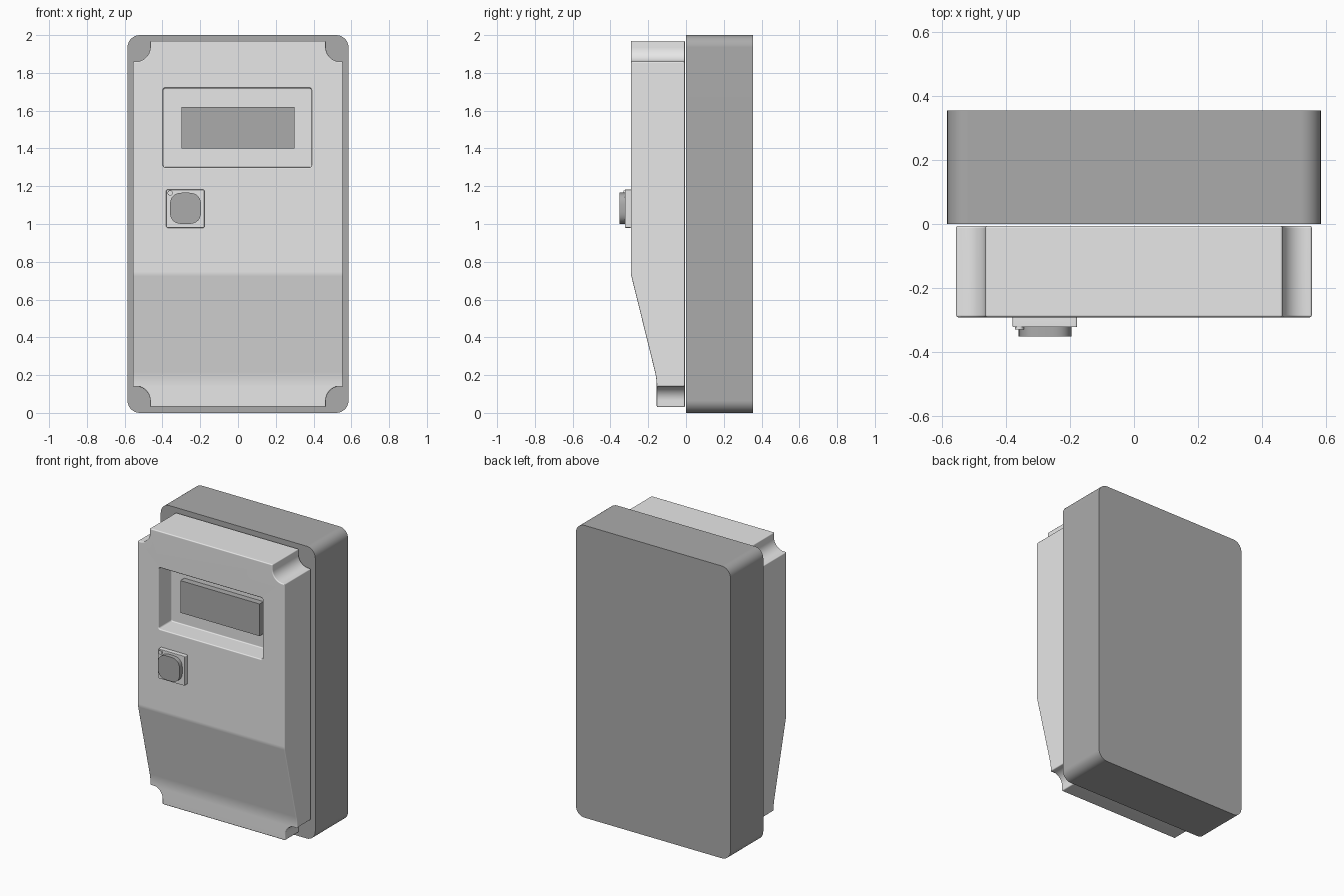
import bpy, bmesh, math
from mathutils import Vector

if "Cube" in bpy.data.objects:
    bpy.data.objects.remove(bpy.data.objects["Cube"])


def material(name, v):
    m = bpy.data.materials.new(name)
    m.diffuse_color = (v, v, v, 1)
    m.use_nodes = True
    m.node_tree.nodes["Principled BSDF"].inputs["Base Color"].default_value = m.diffuse_color
    return m


LIGHT = material("light grey", 0.8)
DARK = material("dark grey", 0.41)


def prism(name, pts, d0, d1, mat, axis="y"):
    """Extrude a closed outline along y (points are x,z) or x (points are y,z)."""
    bm = bmesh.new()
    place = (lambda p, d: (p[0], d, p[1])) if axis == "y" else (lambda p, d: (d, p[0], p[1]))
    a = [bm.verts.new(place(p, d0)) for p in pts]
    b = [bm.verts.new(place(p, d1)) for p in pts]
    bm.faces.new(a)
    bm.faces.new(b[::-1])
    n = len(pts)
    for i in range(n):
        j = (i + 1) % n
        bm.faces.new((a[j], a[i], b[i], b[j]))
    bmesh.ops.recalc_face_normals(bm, faces=bm.faces)
    me = bpy.data.meshes.new(name)
    bm.to_mesh(me)
    bm.free()
    me.materials.append(mat)
    ob = bpy.data.objects.new(name, me)
    bpy.context.collection.objects.link(ob)
    return ob


def arc(cx, cz, r, a0, a1, n):
    return [(cx + r * math.cos(math.radians(a0 + (a1 - a0) * i / n)),
             cz + r * math.sin(math.radians(a0 + (a1 - a0) * i / n))) for i in range(n + 1)]


def rounded_rect(x0, x1, z0, z1, r, n=8):
    return (arc(x1 - r, z1 - r, r, 0, 90, n) + arc(x0 + r, z1 - r, r, 90, 180, n)
            + arc(x0 + r, z0 + r, r, 180, 270, n) + arc(x1 - r, z0 + r, r, 270, 360, n))


def fillet(p, c, q, t, n=5):
    """Soft bend at corner c, starting t away on each side."""
    p, c, q = Vector(p), Vector(c), Vector(q)
    a, b = c + (p - c).normalized() * t, c + (q - c).normalized() * t
    return [tuple(a.lerp(c, i / n).lerp(c.lerp(b, i / n), i / n)) for i in range(n + 1)]


def apply(ob, kind, **settings):
    bpy.context.view_layer.objects.active = ob
    m = ob.modifiers.new(kind.lower(), kind)
    for k, v in settings.items():
        setattr(m, k, v)
    bpy.ops.object.modifier_apply(modifier=m.name)


def boolean(ob, tool, op):
    apply(ob, "BOOLEAN", object=tool, operation=op, solver="EXACT")
    bpy.data.objects.remove(tool)


def finish(ob, bevel=0.0, segments=3):
    if bevel:
        apply(ob, "BEVEL", width=bevel, segments=segments, limit_method="ANGLE",
              angle_limit=math.radians(35), use_clamp_overlap=False)
    bpy.ops.object.select_all(action="DESELECT")
    ob.select_set(True)
    bpy.context.view_layer.objects.active = ob
    bpy.ops.object.shade_smooth_by_angle(angle=math.radians(35))
    apply(ob, "WEIGHTED_NORMAL", keep_sharp=True)


# Rear housing
finish(prism("rear_housing", rounded_rect(-0.585, 0.585, 0, 2, 0.065), 0, 0.355, DARK))

# Front cover outline with a scooped notch at each corner
W, H, MID, R = 0.557, 0.97, 1.0, 0.075
quarter = [(W, H - 0.11), *arc(W - 0.017, H - 0.035, R, 270, 180, 10), (W - 0.092, H)]
outline = []
for sx, sz in ((1, 1), (-1, 1), (-1, -1), (1, -1)):
    corner = [(sx * x, MID + sz * z) for x, z in quarter]
    outline += corner if sx * sz > 0 else corner[::-1]
cover = prism("front_cover", outline, -0.45, -0.006, LIGHT)

# Side profile: deep upper part, slope, shallow foot
top, knee, shin, foot = (-0.292, 2.2), (-0.292, 0.735), (-0.155, 0.18), (-0.155, -0.2)
side = [top, *fillet(top, knee, shin, 0.012), *fillet(knee, shin, foot, 0.04), foot,
        (0.2, -0.2), (0.2, 2.2)]
boolean(cover, prism("profile_tool", side, -1, 1, LIGHT, "x"), "INTERSECT")

# Display recess
boolean(cover, prism("recess_tool", rounded_rect(-0.397, 0.39, 1.30, 1.72, 0.012, 4),
                     -0.5, -0.152, LIGHT), "DIFFERENCE")
finish(cover, 0.007)

# Display block standing on the recess floor
finish(prism("display", [(-0.3, 1.4), (0.3, 1.4), (0.3, 1.62), (-0.3, 1.62)],
             -0.195, -0.150, DARK))

# Button plate, cushion-shaped button and indicator lamp
finish(prism("button_plate", rounded_rect(-0.38, -0.178, 0.98, 1.182, 0.006, 3),
             -0.323, -0.290, LIGHT), 0.003, 2)


def power(v):
    return math.copysign(abs(v) ** 0.68, v)


cushion = [(-0.278 + 0.083 * power(math.cos(t)), 1.083 + 0.083 * power(math.sin(t)))
           for t in (math.tau * i / 48 for i in range(48))]
finish(prism("button", cushion, -0.352, -0.321, DARK))
finish(prism("indicator_lamp", arc(-0.359, 1.164, 0.014, 0, 345, 23), -0.331, -0.321, LIGHT))
